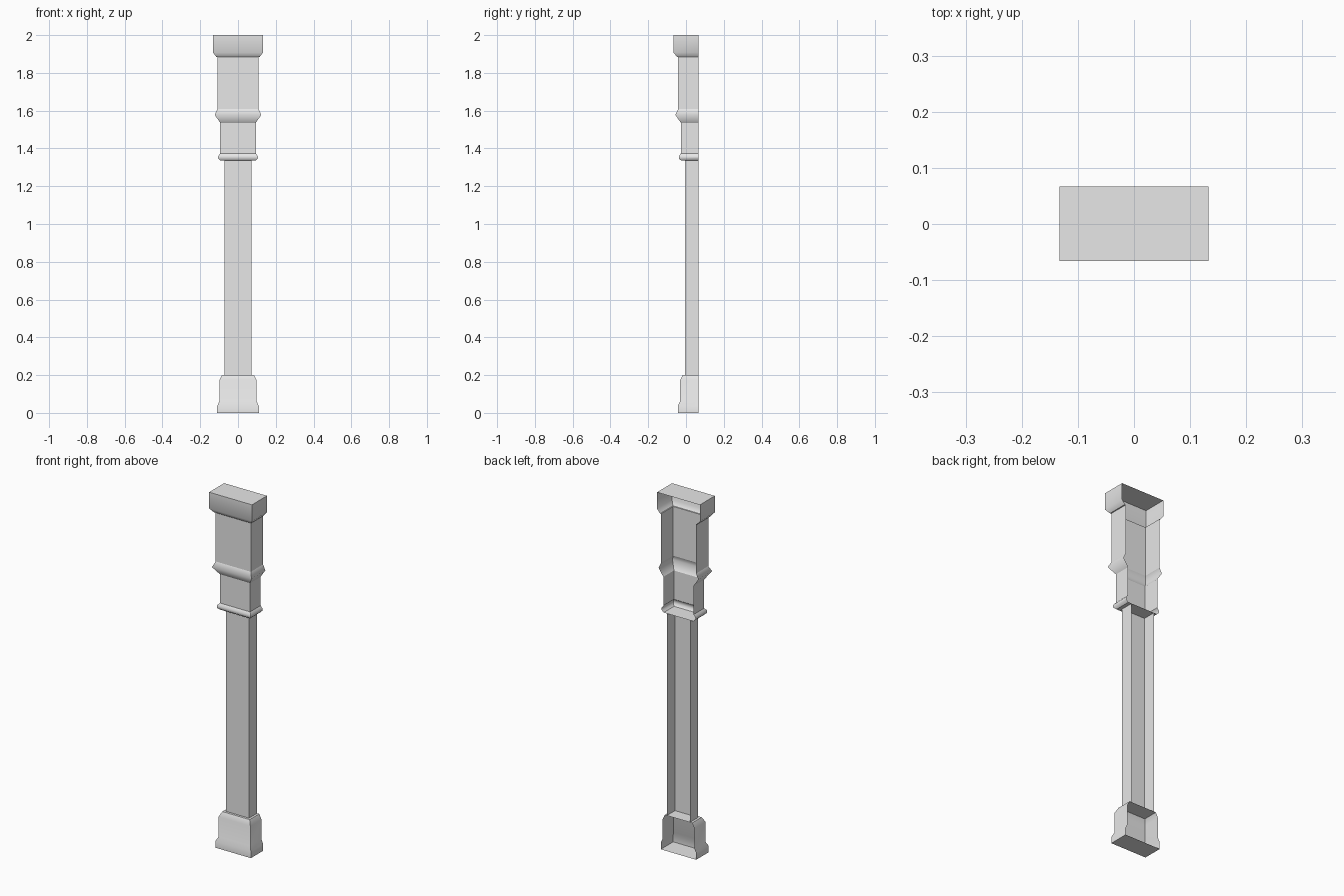
import bpy
import bmesh

cube = bpy.data.objects.get("Cube")
if cube:
    bpy.data.objects.remove(cube, do_unlink=True)

BACK = 0.067  # plane of the open back

stone = bpy.data.materials.new("pale_grey_stone")
stone.use_nodes = True
GREY = (0.8, 0.8, 0.8, 1.0)
stone.diffuse_color = GREY
stone.node_tree.nodes["Principled BSDF"].inputs["Base Color"].default_value = GREY


def half_pillar(name, profile, cap_bottom=False, cap_top=False):
    """Three-sided shell from (half width, height, crisp edge) rows, bottom to top."""
    bm = bmesh.new()
    rings = []
    for w, z, crisp in profile:
        corners = [(-w, BACK), (-w, BACK - w), (w, BACK - w), (w, BACK)]
        rings.append([bm.verts.new((x, y, z)) for x, y in corners])
    for low, high in zip(rings, rings[1:]):
        for i in range(3):
            bm.faces.new((low[i], low[i + 1], high[i + 1], high[i]))
        # mitred front corners stay sharp
        for i in (1, 2):
            bm.edges.get((low[i], high[i])).smooth = False
    if cap_bottom:
        bm.faces.new(rings[0][::-1])
    if cap_top:
        bm.faces.new(rings[-1])
    for face in bm.faces:
        face.smooth = True
    for ring, (w, z, crisp) in zip(rings, profile):
        if crisp:
            for a, b in zip(ring, ring[1:]):
                bm.edges.get((a, b)).smooth = False
    mesh = bpy.data.meshes.new(name)
    bm.to_mesh(mesh)
    bm.free()
    mesh.materials.append(stone)
    obj = bpy.data.objects.new(name, mesh)
    bpy.context.scene.collection.objects.link(obj)
    return obj


# Plinth with a stepped foot and chamfered top
half_pillar("base", [
    (0.110, 0.0, True),
    (0.110, 0.037, False),
    (0.099, 0.060, False),
    (0.099, 0.172, False),
    (0.085, 0.2, True),
], cap_bottom=True, cap_top=True)

# Plain shaft
half_pillar("shaft", [(0.072, 0.2, True), (0.072, 1.335, True)])

# Capital: collar ring, neck, flared band, upper block and top slab
half_pillar("capital", [
    (0.092, 1.335, True),
    (0.105, 1.347, False),
    (0.105, 1.360, False),
    (0.094, 1.373, True),
    (0.094, 1.535, True),
    (0.123, 1.578, False),
    (0.109, 1.608, True),
    (0.109, 1.885, True),
    (0.115, 1.885, True),
    (0.133, 1.908, False),
    (0.133, 2.0, True),
], cap_bottom=True, cap_top=True)
